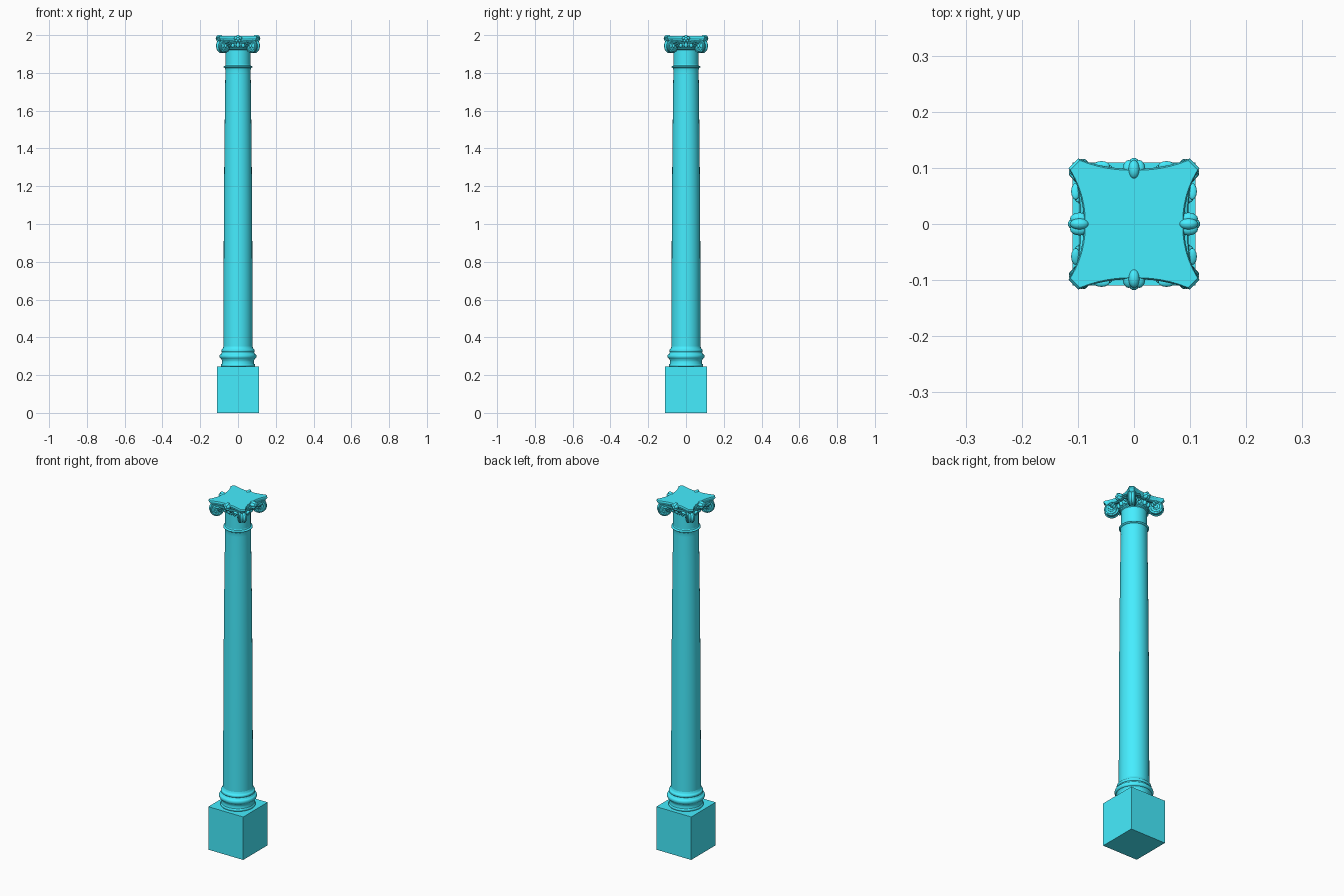
import bpy, bmesh, math
from mathutils import Matrix, Vector

if "Cube" in bpy.data.objects:
    bpy.data.objects.remove(bpy.data.objects["Cube"])

# Cyan finish used on every part
cyan = bpy.data.materials.new("cyan")
cyan.diffuse_color = (0.06, 0.85, 1.0, 1)
cyan.use_nodes = True
cyan.node_tree.nodes["Principled BSDF"].inputs["Base Color"].default_value = cyan.diffuse_color


def finish(name, bm, matrix=None, angle=35):
    """Turn a bmesh into a named, smooth-by-angle object."""
    if matrix is not None:
        bm.transform(matrix)
    bmesh.ops.recalc_face_normals(bm, faces=bm.faces)
    me = bpy.data.meshes.new(name)
    bm.to_mesh(me)
    bm.free()
    me.materials.append(cyan)
    ob = bpy.data.objects.new(name, me)
    bpy.context.collection.objects.link(ob)
    bpy.ops.object.select_all(action='DESELECT')
    ob.select_set(True)
    bpy.context.view_layer.objects.active = ob
    bpy.ops.object.shade_smooth_by_angle(angle=math.radians(angle))
    return ob


def loft(name, rings, matrix=None):
    """Skin a list of equal-length point rings and cap both ends."""
    bm = bmesh.new()
    vs = [[bm.verts.new(p) for p in r] for r in rings]
    n = len(vs[0])
    for a, b in zip(vs, vs[1:]):
        for i in range(n):
            j = (i + 1) % n
            bm.faces.new((a[i], a[j], b[j], b[i]))
    bm.faces.new(vs[0])
    bm.faces.new(vs[-1])
    return finish(name, bm, matrix)


def lathe(name, profile, sides=48, matrix=None):
    rings = [[(r * math.cos(2 * math.pi * i / sides), r * math.sin(2 * math.pi * i / sides), z)
              for i in range(sides)] for r, z in profile]
    return loft(name, rings, matrix)


def tube(name, pts, widths, heights, matrix, sides=8):
    """Elliptical tube along a path, with its width kept close to local y."""
    pts = [Vector(p) for p in pts]
    rings = []
    for k, p in enumerate(pts):
        t = (pts[min(k + 1, len(pts) - 1)] - pts[max(k - 1, 0)]).normalized()
        side = Vector((0, 1, 0))
        side = (side - t * side.dot(t)).normalized()
        up = t.cross(side)
        rings.append([p + side * widths[k] * math.cos(2 * math.pi * i / sides)
                      + up * heights[k] * math.sin(2 * math.pi * i / sides) for i in range(sides)])
    return loft(name, rings, matrix)


def blob(name, loc, size, matrix, tilt=0.0):
    bm = bmesh.new()
    bmesh.ops.create_uvsphere(bm, u_segments=16, v_segments=10, radius=1)
    m = Matrix.Translation(loc) @ Matrix.Rotation(tilt, 4, 'Y') @ Matrix.Diagonal((*size, 1))
    return finish(name, bm, matrix @ m)


def bulge(r, out, z0, z1, n=8):
    """Half-round moulding profile."""
    return [(r + out * math.sin(math.pi * i / n),
             (z0 + z1) / 2 - (z1 - z0) / 2 * math.cos(math.pi * i / n)) for i in range(n + 1)]


# Square plinth
bm = bmesh.new()
bmesh.ops.create_cube(bm, size=1)
finish("plinth", bm, Matrix.Translation((0, 0, 0.1225)) @ Matrix.Diagonal((0.22, 0.22, 0.245, 1)))

# Moulded base
lathe("base_moulding", [(0.085, 0.243)] + bulge(0.086, 0.005, 0.245, 0.260)
      + [(0.085, 0.265), (0.084, 0.272), (0.085, 0.279), (0.089, 0.285)]
      + bulge(0.09, 0.008, 0.288, 0.312)
      + [(0.088, 0.314), (0.086, 0.320)] + bulge(0.084, 0.004, 0.322, 0.337)
      + [(0.080, 0.342), (0.077, 0.352)])

# Tapered shaft
lathe("shaft", [(0.077, 0.335), (0.0765, 0.6), (0.0755, 0.9), (0.074, 1.15), (0.072, 1.4),
                (0.069, 1.65), (0.067, 1.8), (0.067, 1.815), (0.069, 1.825)])

# Neck with ring and flaring echinus
lathe("neck_ring", [(0.068, 1.824)] + bulge(0.071, 0.005, 1.827, 1.836) + [(0.068, 1.838), (0.066, 1.844)])
lathe("neck", [(0.066, 1.838), (0.066, 1.922), (0.071, 1.926), (0.072, 1.932), (0.070, 1.934),
               (0.079, 1.940), (0.085, 1.950), (0.085, 1.958), (0.075, 1.972)])


# Concave-sided abacus with cut corners, hollowed deeper on the left and right
def abacus_ring(s, z):
    ring = []
    for q in range(4):
        rot = Matrix.Rotation(q * math.pi / 2, 3, 'Z')
        mid = 0.088 if q % 2 else 0.097
        for i in range(13):
            u = -1 + i / 6
            y = -(mid + (0.115 - mid) * abs(u) ** 2.2)
            ring.append(rot @ Vector((0.098 * u * s, y * s, z)))
    return ring


loft("abacus", [abacus_ring(s, z) for s, z in
                [(0.86, 1.964), (0.9, 1.967), (0.94, 1.973), (0.97, 1.979), (0.975, 1.981),
                 (1.0, 1.983), (1.015, 1.987), (1.0, 1.992), (0.985, 1.994)]])

# Diagonal corner scrolls: drum, raised spiral on each face, eye, and stem
for c in range(4):
    turn = Matrix.Rotation(math.pi / 4 + c * math.pi / 2, 4, 'Z')
    at = turn @ Matrix.Translation((0.112, 0, 1.942))
    axle = at @ Matrix.Rotation(math.pi / 2, 4, 'X')
    lathe(f"scroll_drum_{c}", [(0.012, -0.020), (0.032, -0.018), (0.036, -0.016), (0.038, -0.012),
                               (0.034, 0), (0.038, 0.012), (0.036, 0.016), (0.032, 0.018),
                               (0.012, 0.020)], 32, axle)
    for s in (-1, 1):
        path, w = [], []
        for i in range(49):
            f = i / 48
            a = math.pi * 0.6 - f * 4.5 * math.pi
            r = 0.034 * (1 - f) + 0.007 * f
            path.append((r * math.cos(a), s * (0.016 + 0.004 * f), r * math.sin(a)))
            w.append(0.004 * (1 - 0.5 * f))
        tube(f"scroll_spiral_{c}_{s}", path, w, w, at, 8)
        blob(f"scroll_eye_{c}_{s}", (0, s * 0.02, 0), (0.009, 0.006, 0.009), at)
    tube(f"scroll_stem_{c}", [(0.06, 0, 1.955), (0.085, 0, 1.966), (0.11, 0, 1.971), (0.13, 0, 1.964)],
         [0.03, 0.024, 0.02, 0.017], [0.009, 0.009, 0.008, 0.006], turn, 12)

# Ornament on each face: flower, eggs, and leaf sprays
for q in range(4):
    turn = Matrix.Rotation(q * math.pi / 2, 4, 'Z')
    blob(f"flower_heart_{q}", (0, -0.108, 1.980), (0.009, 0.010, 0.009), turn)
    for k in range(5):
        a = math.pi / 2 + k * 2 * math.pi / 5
        blob(f"flower_petal_{q}_{k}", (0.010 * math.cos(a), -0.097, 1.980 + 0.010 * math.sin(a)),
             (0.011, 0.017, 0.010), turn, -a)
    for k in (-1, 0, 1):
        blob(f"egg_{q}_{k}", (0.028 * k, -0.083 + 0.006 * abs(k), 1.947), (0.010, 0.010, 0.014), turn)
    for s in (-1, 1):
        tube(f"channel_rim_{q}_{s}", [(0.005 * s, -0.092, 1.959), (0.03 * s, -0.091, 1.962),
             (0.055 * s, -0.094, 1.966), (0.082 * s, -0.099, 1.969)],
             [0.006, 0.006, 0.005, 0.004], [0.005, 0.006, 0.006, 0.004], turn)
        for k, (x, y, z) in enumerate([(0.058, -0.104, 1.962), (0.050, -0.099, 1.953), (0.043, -0.094, 1.944)]):
            blob(f"leaf_{q}_{s}_{k}", (s * x, y, z), (0.015 - 0.002 * k, 0.008, 0.005), turn, s * (0.2 + 0.35 * k))
